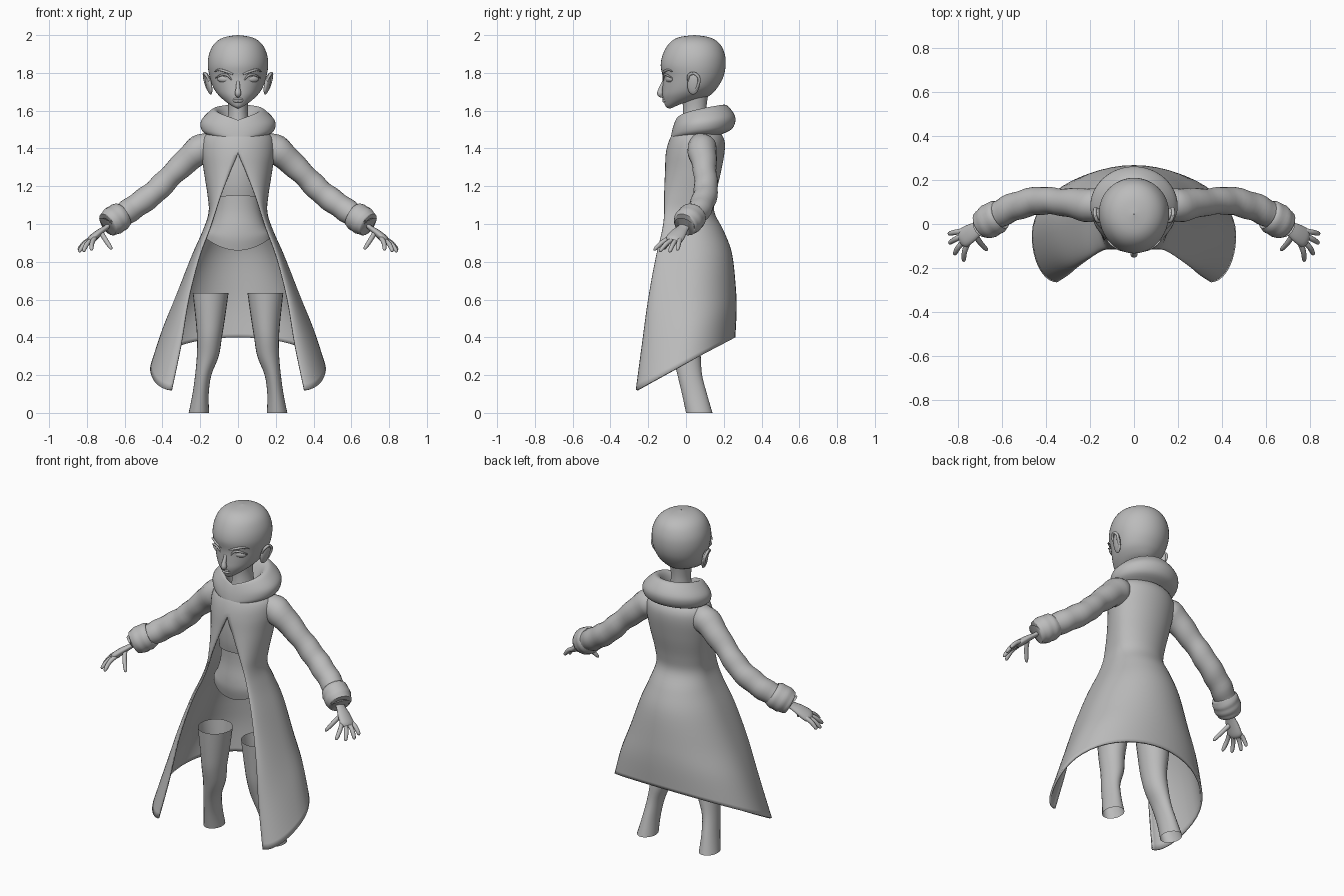
import bpy, bmesh, math
from mathutils import Vector

grey = bpy.data.materials.new("plain_grey")
grey.diffuse_color = (0.5, 0.5, 0.5, 1)


def spline(rows, n):
    """Catmull-Rom rows in between the given rows of numbers."""
    out = []
    for i in range(len(rows) - 1):
        a, b, c, d = (rows[max(i - 1, 0)], rows[i], rows[i + 1], rows[min(i + 2, len(rows) - 1)])
        for k in range(n):
            t = k / n
            out.append([0.5 * (2 * q + (r - p) * t + (2 * p - 5 * q + 4 * r - s) * t * t
                               + (3 * q - p - 3 * r + s) * t ** 3) for p, q, r, s in zip(a, b, c, d)])
    return out + [list(rows[-1])]


def loft(name, rings, mirror=False, thick=0, loop=False):
    """Skin a list of rings; loop closes each ring."""
    bm = bmesh.new()
    vs = [[bm.verts.new(p) for p in ring] for ring in rings]
    m = len(vs[0])
    for a, b in zip(vs, vs[1:]):
        for j in range(m if loop else m - 1):
            k = (j + 1) % m
            bm.faces.new((a[j], a[k], b[k], b[j]))
    bmesh.ops.remove_doubles(bm, verts=bm.verts, dist=0.0003)
    bmesh.ops.recalc_face_normals(bm, faces=bm.faces)
    me = bpy.data.meshes.new(name)
    bm.to_mesh(me)
    bm.free()
    ob = bpy.data.objects.new(name, me)
    bpy.context.collection.objects.link(ob)
    finish(ob, mirror)
    if thick:
        mod = ob.modifiers.new("thickness", 'SOLIDIFY')
        mod.thickness, mod.offset = thick, 0
    return ob


def finish(ob, mirror):
    ob.data.materials.append(grey)
    bpy.ops.object.select_all(action='DESELECT')
    ob.select_set(True)
    bpy.context.view_layer.objects.active = ob
    bpy.ops.object.shade_smooth_by_angle(angle=math.radians(50))
    if mirror:
        ob.modifiers.new("mirror", 'MIRROR')


def section(row, p=1.0, n=12):
    """Symmetric ring: back, widest point, front edge (open where ex > 0)."""
    zb, zf, hw, ym, yb, ex, ey = row
    ex = max(ex, 0)
    right = []
    for i in range(2 * n + 1):
        a = math.pi / 2 * i / n
        s, c = abs(math.sin(a)), abs(math.cos(a))
        if i <= n:
            x, y = hw * s, ym + (yb - ym) * c
        else:
            x, y = ex + (hw - ex) * s, ym + (ey - ym) * c
        t = min(max((y - ey) / (yb - ey), 0), 1)
        right.append((x, y, zf + (zb - zf) * t ** p))
    return [(-x, y, z) for x, y, z in reversed(right[1:])] + right


def body(name, rows, n=4, p=1.0, **kw):
    return loft(name, [section(r, p) for r in spline(rows, n)], **kw)


def tube(name, rows, n=4, sides=16, flat=1.0, wave=0.0, mirror=True):
    """Tube along (x, y, z, radius) rows, optionally flattened or wrinkled."""
    pts = spline(rows, n)
    rings = []
    for i, (x, y, z, r) in enumerate(pts):
        d = (Vector(pts[min(i + 1, len(pts) - 1)][:3]) - Vector(pts[max(i - 1, 0)][:3])).normalized()
        u = d.cross(Vector((0, 1, 0))).normalized()
        v = u.cross(d)
        ring = []
        for j in range(sides):
            a = 2 * math.pi * j / sides
            rr = r * (1 + wave * math.sin(i * 1.3 + 1.5 * math.sin(a)))
            ring.append(Vector((x, y, z)) + u * (rr * flat * math.cos(a)) + v * (rr * math.sin(a)))
        rings.append(ring)
    return loft(name, rings, mirror, loop=True)


def ball(name, loc, size, rot):
    bpy.ops.mesh.primitive_uv_sphere_add(segments=24, ring_count=14, location=loc, rotation=rot)
    ob = bpy.context.object
    ob.name, ob.scale = name, size
    bpy.ops.object.transform_apply(location=True, rotation=True, scale=True)
    finish(ob, True)


# head and neck
body("head", [
    (2.0, 2.0, .002, .045, .047, 0, .043), (1.988, 1.988, .075, .045, .125, 0, -.04),
    (1.955, 1.955, .125, .045, .178, 0, -.09), (1.90, 1.90, .153, .05, .205, 0, -.122),
    (1.84, 1.84, .16, .05, .21, 0, -.134), (1.78, 1.78, .15, .05, .198, 0, -.124),
    (1.73, 1.72, .132, .04, .172, 0, -.124), (1.70, 1.68, .110, .02, .148, 0, -.124),
    (1.68, 1.645, .08, 0, .125, 0, -.116), (1.67, 1.62, .045, -.03, .1, 0, -.106),
    (1.665, 1.61, .015, -.05, .04, 0, -.085)])
body("neck", [(1.70, 1.66, .06, .05, .12, 0, -.02), (1.6, 1.58, .052, .05, .108, 0, -.015),
              (1.46, 1.46, .075, .05, .12, 0, -.03)])

# face details
tube("nose", [(0, -.118, 1.755, .008), (0, -.133, 1.715, .012), (0, -.136, 1.69, .017),
              (0, -.125, 1.675, .008), (0, -.115, 1.67, .001)], mirror=False)
ball("eyes", (.076, -.088, 1.768), (.036, .016, .019), (0, 0, .38))
tube("upper_eyelids", [(.034, -.117, 1.762, .003), (.055, -.116, 1.786, .006),
                       (.085, -.103, 1.789, .006), (.118, -.078, 1.774, .003)], sides=8)
tube("eyebrows", [(.025, -.122, 1.792, .004), (.06, -.116, 1.806, .007),
                  (.1, -.095, 1.816, .006), (.125, -.07, 1.806, .002)], sides=8)
for label, z, r in (("upper_lip", 1.662, .006), ("lower_lip", 1.651, .007)):
    tube(label, [(-.034, -.104, 1.658, .002), (-.016, -.116, z, r), (0, -.119, z, r),
                 (.016, -.116, z, r), (.034, -.104, 1.658, .002)], sides=8, mirror=False)

# ears with a raised rim
ball("ears", (.155, .04, 1.742), (.014, .034, .058), (-.15, .18, -.25))
tube("ear_rims", [(.152, .012, 1.755, .005), (.168, .015, 1.788, .008), (.178, .045, 1.797, .008),
                  (.176, .07, 1.768, .008), (.162, .058, 1.72, .007), (.145, .03, 1.69, .004)], sides=8)

# folded hood around the neck
body("hood_collar", [
    (1.52, 1.48, .07, .05, .12, 0, -.03), (1.60, 1.53, .095, .06, .16, 0, -.04),
    (1.632, 1.55, .125, .06, .20, 0, -.05), (1.61, 1.535, .16, .07, .235, 0, -.06),
    (1.56, 1.50, .197, .08, .262, 0, -.072), (1.505, 1.46, .19, .08, .245, 0, -.08),
    (1.475, 1.44, .15, .08, .19, 0, -.08)], p=.45)

# long coat, open down the front
body("coat", [
    (1.50, 1.50, .11, .06, .15, 0, -.04), (1.46, 1.46, .175, .07, .19, 0, -.075),
    (1.40, 1.38, .19, .07, .20, 0, -.10), (1.28, 1.28, .175, .06, .18, .04, -.105),
    (1.15, 1.15, .155, .04, .15, .09, -.11), (1.06, 1.06, .15, .03, .145, .12, -.11),
    (.96, .97, .18, .03, .195, .15, -.12), (.84, .82, .24, .02, .238, .205, -.155),
    (.66, .60, .32, 0, .258, .26, -.195), (.54, .36, .395, -.02, .262, .30, -.228),
    (.40, .12, .46, -.05, .255, .35, -.26)], n=5, thick=.012)

# short top and bare midriff
body("short_top", [(1.42, 1.42, .15, .05, .14, 0, -.08), (1.3, 1.3, .145, .04, .13, 0, -.088),
                   (1.2, 1.21, .13, .03, .12, 0, -.085), (1.11, 1.15, .125, .03, .115, 0, -.076)])
torso = body("midriff", [
    (1.22, 1.22, .112, .03, .1, 0, -.07), (1.08, 1.08, .118, .03, .108, 0, -.065),
    (.98, .98, .145, .03, .14, 0, -.075), (.92, .92, .165, .03, .16, 0, -.075),
    (.86, .86, .172, .03, .165, 0, -.062)])
for v in torso.data.vertices:   # hips cut higher at the sides
    low = min(max((1.0 - v.co.z) / .14, 0), 1)
    v.co.z += .06 * low * (v.co.x / .165) ** 2

# boot legs, open at top and bottom
legs = [(.635, .145, -.01, .095, .10), (.5, .147, -.01, .078, .09), (.4, .151, -.01, .066, .08),
        (.3, .160, .005, .058, .073), (.2, .184, .02, .043, .065), (.1, .198, .045, .043, .066),
        (.0, .207, .07, .054, .07)]
loft("legs", [[(cx + rx * math.cos(k * math.pi / 12), cy + ry * math.sin(k * math.pi / 12), z)
               for k in range(24)] for z, cx, cy, rx, ry in spline(legs, 4)], mirror=True, loop=True)

# sleeves and cuffs
tube("sleeves", [(.12, .08, 1.42, .06), (.2, .085, 1.395, .077), (.33, .1, 1.28, .062),
                 (.44, .105, 1.17, .064), (.555, .075, 1.085, .064), (.64, .03, 1.03, .06)],
     n=6, sides=20, wave=.035)
tube("cuffs", [(.605, .045, 1.05, .055), (.612, .042, 1.045, .07), (.64, .025, 1.03, .077),
               (.67, .005, 1.01, .074), (.69, -.008, .995, .062), (.685, -.005, 1.0, .03)],
     sides=20, wave=.02)

# hands
tube("palms", [(.66, .01, 1.01, .03), (.70, -.015, .98, .03), (.74, -.04, .95, .042),
               (.775, -.062, .92, .046), (.79, -.07, .908, .03)], flat=.45)
for label, base, tip in (
        ("little_finger", (.768, -.03, .925), (.845, -.045, .86)),
        ("ring_finger", (.772, -.05, .92), (.842, -.088, .85)),
        ("middle_finger", (.77, -.072, .918), (.818, -.14, .853)),
        ("index_finger", (.758, -.088, .925), (.775, -.17, .86)),
        ("thumb", (.725, -.045, .955), (.668, -.12, .865))):
    a, b = Vector(base), Vector(tip)
    tube(label, [(*(a.lerp(b, t) + Vector((.006, 0, .008)) * math.sin(math.pi * t)), r)
                 for t, r in ((0, .013), (.45, .0125), (.8, .011), (.95, .008), (1, .001))], n=3, sides=10)
